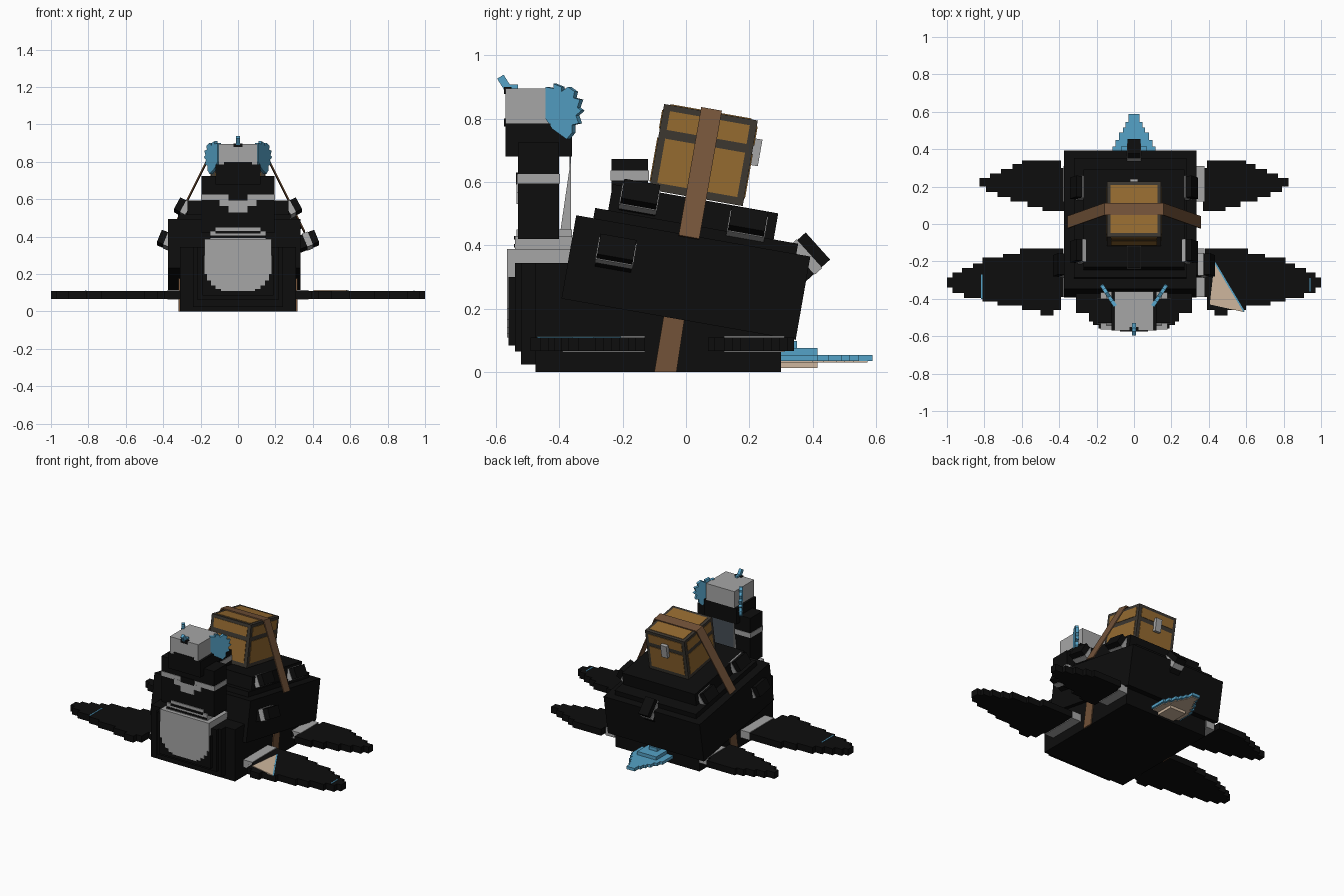
import bpy, bmesh, math
from mathutils import Matrix, Vector

if "Cube" in bpy.data.objects:
    bpy.data.objects.remove(bpy.data.objects["Cube"])


def material(name, r, g, b):
    m = bpy.data.materials.new(name)
    m.diffuse_color = (r, g, b, 1)
    m.use_nodes = True
    m.node_tree.nodes["Principled BSDF"].inputs["Base Color"].default_value = m.diffuse_color
    return m


BLACK = material("black", .004, .004, .004)
GREY = material("grey", .38, .38, .38)
SLATE = material("slate", .06, .075, .09)
BLUE = material("blue", .09, .36, .57)
TAN = material("tan", .62, .47, .34)
STRAP = material("strap_brown", .17, .085, .04)
WOOD = material("chest_wood", .30, .145, .03)
FRAME = material("chest_frame", .045, .038, .03)


def prism(name, outline, z0, z1, mat, frame=Matrix()):
    """Extrude an outline in x, y from z0 to z1, then place it with a frame."""
    bm = bmesh.new()
    face = bm.faces.new([bm.verts.new((x, y, z0)) for x, y in outline])
    top = bmesh.ops.extrude_face_region(bm, geom=[face])["geom"]
    bmesh.ops.translate(bm, verts=[v for v in top if isinstance(v, bmesh.types.BMVert)],
                        vec=(0, 0, z1 - z0))
    bm.transform(frame)
    bmesh.ops.recalc_face_normals(bm, faces=bm.faces)
    me = bpy.data.meshes.new(name)
    bm.to_mesh(me)
    bm.free()
    me.materials.append(mat)
    ob = bpy.data.objects.new(name, me)
    bpy.context.collection.objects.link(ob)
    return ob


def box(name, x0, x1, y0, y1, z0, z1, mat, frame=Matrix()):
    return prism(name, [(x0, y0), (x1, y0), (x1, y1), (x0, y1)], z0, z1, mat, frame)


def stairs(points):
    """Turn a line of points into a stepped line."""
    out = [points[0]]
    for (x0, y0), (x1, y1) in zip(points, points[1:]):
        out += [(x1, y0), (x1, y1)]
    return out


def placed(x, y, z, rx=0, ry=0):
    return (Matrix.Translation((x, y, z)) @ Matrix.Rotation(math.radians(rx), 4, 'X')
            @ Matrix.Rotation(math.radians(ry), 4, 'Y'))


UPRIGHT = Matrix.Rotation(math.radians(90), 4, 'X')   # x, y, z -> x, -z, y
TILT = -10

# Body with a stepped front and a stepped underside
box("body", -.31, .31, -.475, .30, 0, .345, BLACK)
box("body_front_low", -.24, .24, -.52, -.47, .025, .345, BLACK)
box("body_front_mid", -.22, .22, -.54, -.47, .065, .345, BLACK)
box("body_front", -.19, .19, -.56, -.47, .085, .30, BLACK)
box("chest_top", -.18, .18, -.56, -.36, .30, .388, GREY)
box("chest_step", -.15, .15, -.54, -.36, .388, .43, GREY)
box("chest_ridge", -.12, .12, -.535, -.36, .43, .45, GREY)
box("chest_line_low", -.15, .15, -.543, -.53, .393, .405, BLACK)
box("chest_line_high", -.12, .12, -.543, -.53, .418, .43, BLACK)
side = stairs([(.18, .388), (.18, .20), (.165, .165), (.145, .14), (.12, .12), (.09, .11)])
prism("belly_plate", side + [(-x, z) for x, z in reversed(side)], .558, .565, GREY, UPRIGHT)

# Tilted shell in two tiers
shell = placed(-.02, 0, .30, TILT)
box("shell", -.355, .355, -.375, .375, -.135, .132, BLACK, shell)
box("shell_rim", -.30, .30, -.32, .33, .132, .165, BLACK, shell)
tier = placed(.0, .03, .547, TILT)
box("shell_top", -.27, .27, -.265, .265, -.12, 0, BLACK, tier)


# Shell spikes: a black block with a grey band near the tip
def spike(name, frame, length, wx=.07, wy=.115):
    box(name, -wx / 2, wx / 2, -wy / 2, wy / 2, -length, .0, BLACK, frame)
    box(name + "_band", -wx / 2 - .003, wx / 2 + .003, -wy / 2 - .003, wy / 2 + .003,
        -.068, -.036, GREY, frame)


spike("centre_spike", placed(0, -.178, .672), .14)
spike("rear_spike", placed(0, .416, .398, -48), .17)
for s in (-1, 1):
    spike("front_upper_spike", placed(s * .325, -.143, .57, TILT, s * 62), .12)
    spike("rear_upper_spike", placed(s * .325, .197, .485, TILT, s * 62), .12)
    spike("lower_spike", placed(s * .42, -.218, .395, TILT, s * 68), .12)

# Neck with collar
box("neck", -.195, .195, -.53, -.40, .42, .725, BLACK)
box("collar", -.198, .198, -.533, -.397, .595, .626, GREY)
box("collar_drop", -.10, .10, -.534, -.525, .565, .600, GREY)
box("collar_tip", -.05, .05, -.534, -.525, .53, .57, GREY)
box("collar_gap", -.05, .05, -.536, -.53, .592, .63, BLACK)
back = Matrix(((0, 0, 1, 0), (1, 0, 0, 0), (0, 1, 0, 0), (0, 0, 0, 1)))  # x, y -> y, z
for s in (-1, 1):
    prism("neck_side_web", [(-.40, .42), (-.362, .42), (-.362, .68)],
          s * .10 - .003, s * .10 + .003, GREY, back)
box("neck_back_plate", -.10, .10, -.368, -.362, .42, .69, SLATE)

# Head
box("jaw", -.12, .12, -.57, -.36, .68, .785, BLACK)
box("head", -.105, .105, -.57, -.36, .785, .895, GREY)
box("face_edge", -.075, .075, -.574, -.568, .775, .80, BLACK)
box("nose", -.025, .025, -.574, -.55, .878, .899, BLACK)
box("crest", -.01, .01, -.012, .012, -.02, .052, BLUE, placed(0, -.558, .888, 32))
box("crest_base", -.01, .01, -.56, -.53, .89, .907, BLUE)

# Serrated fins on the sides of the head, swung outward
fin = [(-.01, .80), (-.01, .90), (.02, .895), (.02, .91), (.05, .90), (.05, .885), (.075, .90),
       (.10, .885), (.095, .865), (.12, .86), (.11, .835), (.125, .825), (.105, .81),
       (.115, .785), (.09, .78), (.09, .755), (.07, .735), (.045, .75), (.02, .765)]
for s in (-1, 1):
    swing = Matrix.Translation((s * .106, -.43, 0)) @ Matrix.Rotation(math.radians(-s * 33), 4, 'Z')
    prism("head_fin", fin, -.01, .01, BLUE, swing @ back)

# Flippers with stepped outlines and grey cuffs
front_upper = [(.31, -.20), (.38, -.13), (.61, -.16), (.70, -.18), (.81, -.21), (.86, -.235),
               (.92, -.26), (.97, -.285), (1.0, -.285)]
front_lower = [(1.0, -.34), (.97, -.37), (.91, -.395), (.81, -.415), (.73, -.435), (.60, -.46),
               (.50, -.49), (.43, -.46), (.39, -.39), (.31, -.39)]
rear_upper = [(.29, .30), (.39, .34), (.60, .32), (.65, .295), (.71, .27), (.77, .245), (.825, .22)]
rear_lower = [(.825, .20), (.79, .17), (.73, .145), (.66, .12), (.57, .09), (.49, .07),
              (.37, .12), (.29, .12)]
for s in (-1, 1):
    for name, upper, lower, y0, y1 in (("front_flipper", front_upper, front_lower, -.39, -.13),
                                       ("rear_flipper", rear_upper, rear_lower, .12, .31)):
        pts = stairs(upper) + stairs(lower)
        prism(name, [(s * x, y) for x, y in pts], .067, .11, BLACK)
        box(name + "_cuff", s * .345 - .033, s * .345 + .033, y0, y1, .063, .114, GREY)
prism("flipper_patch", [(.405, -.43), (.43, -.21), (.585, -.47)], .108, .114, TAN)
prism("flipper_patch_edge", [(.43, -.21), (.585, -.47), (.593, -.468), (.436, -.205)],
      .108, .113, BLUE)
box("flipper_mark_left", -.818, -.811, -.40, -.27, .108, .113, BLUE)
box("flipper_mark_right", .937, .944, -.36, -.29, .108, .113, BLUE)

# Stepped tail, tan underneath
half = stairs([(.115, .28), (.10, .415), (.08, .45), (.06, .49), (.045, .515), (.03, .545),
               (.012, .588)][::-1])
half = [(.012, .588)] + half[1:]
tail = half + [(-x, y) for x, y in reversed(half)]
prism("tail", tail, .036, .055, BLUE)
prism("tail_underside", [(x * .88, y - .015) for x, y in tail], .031, .037, TAN)
box("tail_keel", -.06, .06, .28, .415, .013, .036, TAN)
box("tail_ridge", -.07, .07, .28, .415, .055, .077, BLUE)
box("tail_ridge_root", -.03, .03, .28, .35, .077, .098, BLUE)

# Treasure chest: dark frame with wooden panels on every side
chest = placed(0, .055, .685, TILT)
W, H, E = .145, .137, .003
box("chest_frame", -W, W, -.15, .15, -H, H, FRAME, chest)
for name, z0, z1 in (("lower_panel", -.112, .03), ("lid_panel", .058, .118)):
    for s in (-1, 1):
        box(name + "_side", s * W - E, s * W + E, -.128, .128, z0, z1, WOOD, chest)
        box(name + "_end", -W + .022, W - .022, s * .15 - E, s * .15 + E, z0, z1, WOOD, chest)
box("lid_top_panel", -W + .02, W - .02, -.13, .13, H - E, H + E, WOOD, chest)
box("latch", -.022, .022, .15, .175, -.005, .08, GREY, chest)

# Strap over the chest, running down to the shell edge and round the body
inner = [(-.352, -.265), (-.152, .141), (.152, .141), (.352, -.265)]
outer = [(.358, -.262), (.157, .148), (-.157, .148), (-.358, -.262)]
prism("chest_strap", inner + outer, -.033, .033, STRAP, chest @ UPRIGHT)
for s in (-1, 1):
    prism("body_strap", [(-.10, .0), (-.03, .0), (-.003, .18), (-.07, .18)],
          s * .313 - .004, s * .313 + .004, STRAP, back)
